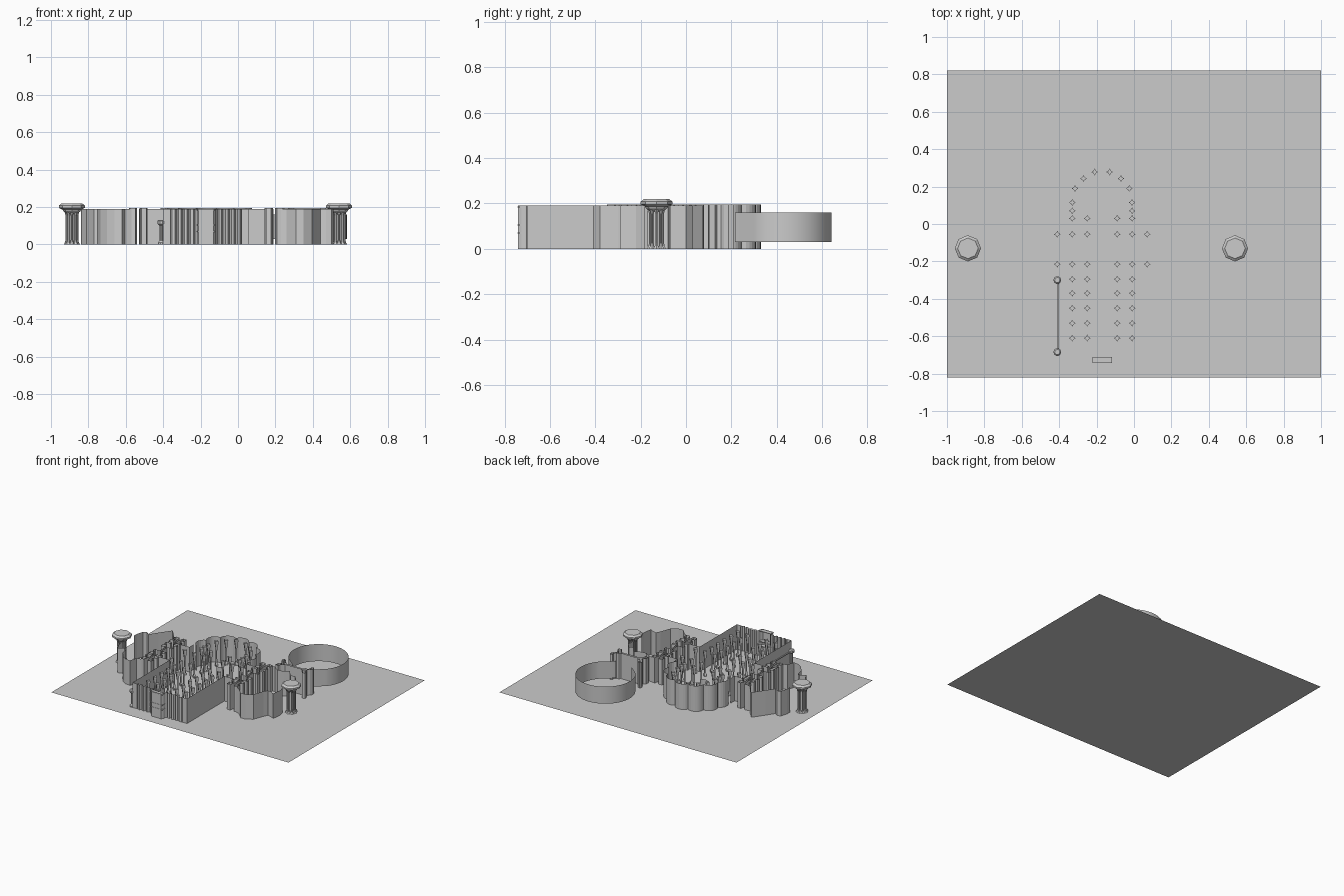
import bpy, bmesh
from math import sin, cos, pi, radians

AXIS = -0.17      # long axis of the main hall
CROSS_Y = -0.135  # cross axis through the side porches
H = 0.19          # wall height


def make(name, bm):
    me = bpy.data.meshes.new(name)
    bm.to_mesh(me)
    bm.free()
    ob = bpy.data.objects.new(name, me)
    bpy.context.collection.objects.link(ob)
    return ob


def ribbon(bm, pts, z0=0.0, z1=H):
    """Thin vertical sheet following a plan polyline."""
    lo = [bm.verts.new((x, y, z0)) for x, y in pts]
    hi = [bm.verts.new((x, y, z1)) for x, y in pts]
    for i in range(len(pts) - 1):
        bm.faces.new((lo[i], lo[i + 1], hi[i + 1], hi[i]))


def walls(name, lines, z0=0.0, z1=H):
    bm = bmesh.new()
    for pts in lines:
        ribbon(bm, pts, z0, z1)
    return make(name, bm)


def lathe(bm, cx, cy, profile, n, star=1.0, cap=True):
    """Revolved profile; star < 1 pulls in every second side."""
    rings = []
    for r, z in profile:
        rings.append([bm.verts.new((cx + r * (star if k % 2 else 1) * cos(2 * pi * k / n),
                                    cy + r * (star if k % 2 else 1) * sin(2 * pi * k / n), z))
                      for k in range(n)])
    for a, b in zip(rings, rings[1:]):
        for k in range(n):
            j = (k + 1) % n
            bm.faces.new((a[k], a[j], b[j], b[k]))
    if cap:
        bm.faces.new(rings[-1])


def box(bm, x0, x1, y0, y1, z0, z1):
    g = bmesh.ops.create_cube(bm, size=1)
    for v in g['verts']:
        v.co.x = (x0 + x1) / 2 + v.co.x * (x1 - x0)
        v.co.y = (y0 + y1) / 2 + v.co.y * (y1 - y0)
        v.co.z = (z0 + z1) / 2 + v.co.z * (z1 - z0)


def mirrored(pts):
    return [(2 * AXIS - x, y) for x, y in pts]


# floor slab: a single sheet
bm = bmesh.new()
bmesh.ops.create_grid(bm, x_segments=1, y_segments=1, size=1)
bmesh.ops.scale(bm, vec=(1, 0.82, 1), verts=bm.verts)
make("floor", bm)

# hall side walls with the return walls of the crossing
side = [(0.06, -0.70), (0.06, -0.25), (0.19, -0.25)]
back = [(0.19, 0.0), (0.07, 0.0), (0.07, 0.05)]
walls("hall_walls", [side, mirrored(side), back, mirrored(back)])

# front wall with shallow niches, stepping out to the doorway
half = [(0.06, -0.70), (0.02, -0.70)]
for i in range(4):
    x = 0.02 - i * 0.033
    half += [(x, -0.685), (x - 0.008, -0.70), (x - 0.022, -0.705), (x - 0.03, -0.69)]
half += [(-0.12, -0.71)]
walls("front_wall", [half, mirrored(half)])

# doorway block with two ledges
walls("doorway", [[(-0.12, -0.70), (-0.12, -0.725), (-0.13, -0.74), (-0.21, -0.74),
                   (-0.22, -0.725), (-0.22, -0.70)]])
bm = bmesh.new()
for z in (0.068, 0.102, 0.182):
    box(bm, -0.222, -0.118, -0.742, -0.71, z, z + 0.005)
make("doorway_ledges", bm)

# scalloped ring of chapels around the rounded end
apse = []
for i in range(57):
    t = i / 56
    a = radians(-10 + 200 * t)
    r = 0.218 + 0.027 * abs(sin(7 * pi * t)) ** 0.7
    apse.append((AXIS + r * cos(a), 0.085 + r * sin(a)))
walls("chapel_ring", [apse], 0, 0.195)

# little curved screen in the choir
walls("choir_screen", [[(AXIS + 0.03 * cos(a), 0.03 + 0.022 * sin(a))
                        for a in [pi + pi * k / 8 for k in range(9)]]], 0, 0.1)

# star-shaped hall columns, waisted in the middle
spots = [(dx, y) for dx in (0.08, 0.16)
         for y in (-0.61, -0.53, -0.45, -0.37, -0.295, -0.215, -0.055, 0.03)]
spots += [(0.24, -0.215), (0.24, -0.055), (0.16, 0.07), (0.16, 0.115),
          (0.145, 0.19), (0.10, 0.243), (0.04, 0.278)]
col = [(0.014, 0), (0.014, 0.012), (0.008, 0.025), (0.006, 0.08), (0.007, 0.12),
       (0.010, 0.14), (0.017, 0.175), (0.018, 0.19)]
bm = bmesh.new()
for dx, y in spots:
    for s in (-1, 1):
        lathe(bm, AXIS + s * dx, y, col, 8, 0.55)
make("hall_columns", bm)

# two low posts joined by a rail beside the hall
bm = bmesh.new()
for y in (-0.30, -0.685):
    lathe(bm, -0.41, y, [(0.018, 0), (0.018, 0.01), (0.009, 0.02), (0.009, 0.1),
                         (0.021, 0.11), (0.021, 0.125), (0.014, 0.132)], 10)
box(bm, -0.408, -0.402, -0.685, -0.30, 0.108, 0.116)
make("side_rail", bm)

# jagged gate piers on both sides of the crossing
gate = [(0.006, 0), (0.006, 0.035), (0.02, 0.04), (0.045, 0.032), (0.05, 0.055),
        (0.028, 0.068), (0.03, 0.08), (0.05, 0.085), (0.05, 0.105), (0.012, 0.1),
        (0.012, 0.12), (0.045, 0.125), (0.05, 0.15), (0.028, 0.16), (0.026, 0.175),
        (0.046, 0.18), (0.044, 0.212), (0.016, 0.214), (0.01, 0.19), (0.006, 0.16),
        (0.006, 0.12)]
lines = []
for cx in (AXIS - 0.363, AXIS + 0.363):
    for sx in (-1, 1):
        for sy in (-1, 1):
            lines.append([(cx + sx * x, CROSS_Y + sy * y) for x, y in gate])
walls("gate_piers", lines, 0, 0.195)

# side porches: folded sheet walls running out to the porch pillars
left = [
    [(-0.57, 0.075), (-0.60, 0.075), (-0.61, 0.10), (-0.66, 0.155), (-0.72, 0.07),
     (-0.76, 0.01), (-0.79, 0.03), (-0.815, 0.02), (-0.83, -0.03), (-0.83, -0.07)],
    [(-0.57, -0.35), (-0.605, -0.36), (-0.62, -0.415), (-0.66, -0.41), (-0.70, -0.385),
     (-0.735, -0.34), (-0.75, -0.275), (-0.77, -0.27), (-0.81, -0.295),
     (-0.835, -0.24), (-0.84, -0.19)]]
right = [
    [(0.23, 0.075), (0.26, 0.075), (0.30, 0.045), (0.35, 0.05), (0.385, 0.075),
     (0.43, 0.02), (0.46, 0.03), (0.49, 0.0), (0.49, -0.07)],
    [(0.23, -0.35), (0.26, -0.36), (0.31, -0.41), (0.35, -0.41), (0.395, -0.38),
     (0.425, -0.30), (0.44, -0.27), (0.47, -0.275), (0.50, -0.29), (0.51, -0.22),
     (0.50, -0.18)]]
walls("left_porch", left)
walls("right_porch", right)

# big porch pillars: eight-sided capital over a bundle of thin shafts
bm = bmesh.new()
for cx in (-0.888, 0.54):
    lathe(bm, cx, -0.13, [(0.030, 0.165), (0.046, 0.178), (0.05, 0.186), (0.07, 0.196),
                          (0.07, 0.208), (0.055, 0.22)], 8)
    lathe(bm, cx, -0.13, [(0.02, 0), (0.02, 0.17)], 8)
    for k in range(8):
        a = 2 * pi * k / 8
        lathe(bm, cx + 0.028 * cos(a), -0.13 + 0.028 * sin(a),
              [(0.016, 0), (0.009, 0.012), (0.006, 0.025), (0.006, 0.155), (0.012, 0.178)], 6)
make("porch_pillars", bm)

# raised round room with a narrowed neck
loop = [(0.31, 0.215), (0.29, 0.24)]
for i in range(41):
    a = radians(222 - 264 * i / 40)
    loop.append((0.375 + 0.207 * cos(a), 0.435 + 0.207 * sin(a)))
loop += [(0.46, 0.24), (0.44, 0.215)]
room = walls("round_room", [loop], 0.03, 0.16)
for p in room.data.polygons:
    p.use_smooth = True

# forked piers and double screen at the round room entrance
fork = [(0, 0.007), (0.07, 0.007), (0.08, 0.02), (0.10, 0.02), (0.112, 0.035),
        (0.108, 0.055), (0.125, 0.062), (0.13, 0.04), (0.12, 0.02), (0.105, 0.007),
        (0.105, -0.01), (0.12, -0.02), (0.125, -0.045), (0.10, -0.05), (0.095, -0.03),
        (0.08, -0.015), (0.07, -0.007), (0, -0.007)]
lines = [[(0.37 + s * x, 0.147 + y) for x, y in fork] for s in (-1, 1)]
walls("room_piers", lines, 0, 0.195)
